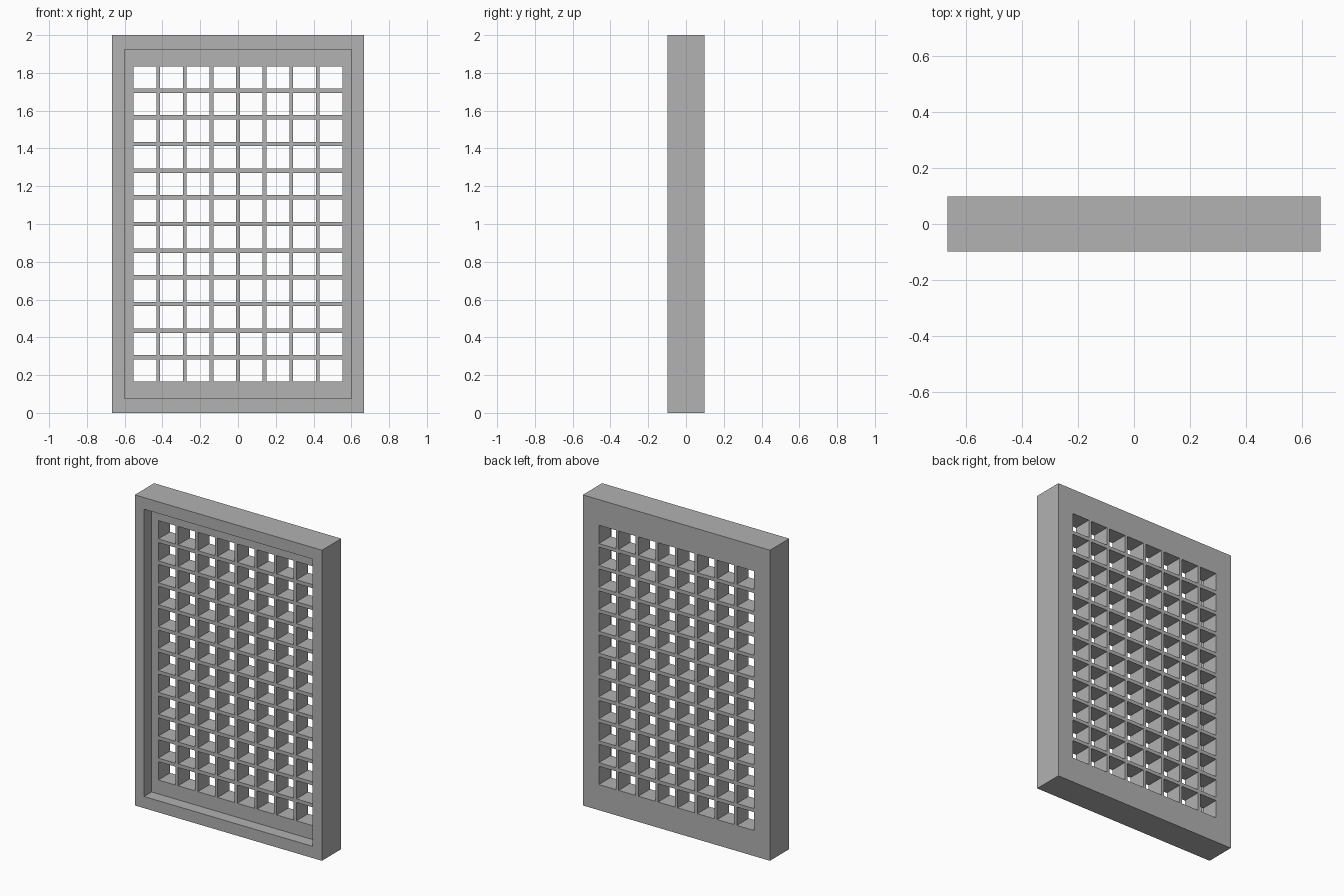
import bpy
import bmesh
from mathutils import Vector

cube = bpy.data.objects.get("Cube")
if cube:
    bpy.data.objects.remove(cube, do_unlink=True)

# Overall sizes
WIDTH, HEIGHT, DEPTH = 1.333, 2.0, 0.196
RECESS_DEPTH = 0.077
RIM_X, RIM_Z = 0.066, 0.075


def grid_lines(length, rim, count, hole, pitch):
    """Cut lines along one axis: outer edge, rim, then both sides of each hole."""
    first = (length - (count - 1) * pitch - hole) / 2
    lines = [0, rim]
    for i in range(count):
        lines += [first + i * pitch, first + i * pitch + hole]
    return lines + [length - rim, length]


def extrude(bm, faces, offset, keep):
    """Extrude a flat face region and return its moved cap."""
    result = bmesh.ops.extrude_face_region(bm, geom=faces, use_keep_orig=keep)["geom"]
    bmesh.ops.translate(bm, vec=offset,
                        verts=[g for g in result if isinstance(g, bmesh.types.BMVert)])
    if not keep:
        bmesh.ops.delete(bm, geom=[f for f in faces if f.is_valid], context="FACES")
    return [g for g in result if isinstance(g, bmesh.types.BMFace)]


xs = grid_lines(WIDTH, RIM_X, 8, 0.1212, 0.1405)
zs = grid_lines(HEIGHT, RIM_Z, 12, 0.118, 0.1411)

# Back sheet of the panel with the square openings left out
bm = bmesh.new()
verts = [[bm.verts.new((x - WIDTH / 2, DEPTH / 2, z)) for z in zs] for x in xs]
for i in range(len(xs) - 1):
    for j in range(len(zs) - 1):
        opening = (i % 2 == 0 and 0 < i < len(xs) - 2 and
                   j % 2 == 0 and 0 < j < len(zs) - 2)
        if not opening:
            bm.faces.new((verts[i][j], verts[i + 1][j],
                          verts[i + 1][j + 1], verts[i][j + 1]))

# Lattice thickness, then the raised rim around the recess
cap = extrude(bm, bm.faces[:], Vector((0, RECESS_DEPTH - DEPTH, 0)), True)
rim = []
for face in cap:
    c = face.calc_center_median()
    if (abs(c.x) > WIDTH / 2 - RIM_X or
            abs(c.z - HEIGHT / 2) > HEIGHT / 2 - RIM_Z):
        rim.append(face)
extrude(bm, rim, Vector((0, -RECESS_DEPTH, 0)), False)
bmesh.ops.recalc_face_normals(bm, faces=bm.faces[:])

mesh = bpy.data.meshes.new("lattice_panel")
bm.to_mesh(mesh)
bm.free()
panel = bpy.data.objects.new("lattice_panel", mesh)
bpy.context.collection.objects.link(panel)

# Plain grey
grey = bpy.data.materials.new("grey")
grey.use_nodes = True
colour = (0.445, 0.445, 0.445, 1)
grey.diffuse_color = colour
grey.node_tree.nodes["Principled BSDF"].inputs["Base Color"].default_value = colour
mesh.materials.append(grey)
